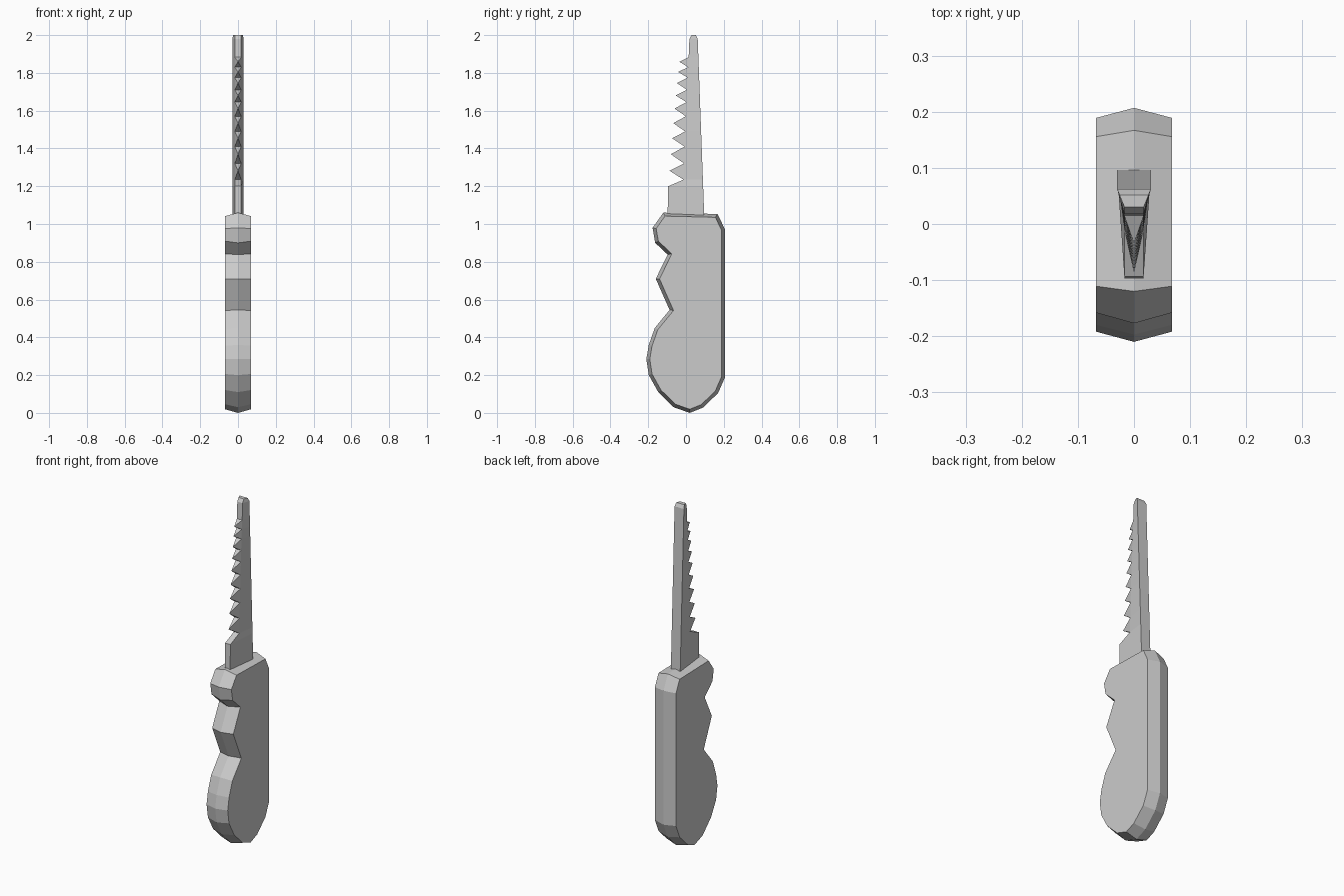
import bpy, bmesh
from mathutils import Vector

if "Cube" in bpy.data.objects:
    bpy.data.objects.remove(bpy.data.objects["Cube"])


def finish(bm, name):
    bmesh.ops.recalc_face_normals(bm, faces=bm.faces)
    mesh = bpy.data.meshes.new(name)
    bm.to_mesh(mesh)
    bm.free()
    obj = bpy.data.objects.new(name, mesh)
    bpy.context.collection.objects.link(obj)
    return obj


def inset(points, d):
    # Mitred inward offset of a counter-clockwise outline
    result = []
    for i, p in enumerate(points):
        a = (p - points[i - 1]).normalized()
        b = (points[(i + 1) % len(points)] - p).normalized()
        na, nb = Vector((-a.y, a.x)), Vector((-b.y, b.x))
        result.append(p + (na + nb) * d / (1 + na.dot(nb)))
    return result


# Handle: finger-grip outline in (y, z), widest along the middle ridge
outline = [Vector(p) for p in (
    (0.02, 0.0), (0.09, 0.028), (0.17, 0.105), (0.207, 0.19), (0.207, 0.97),
    (0.167, 1.053), (-0.12, 1.06), (-0.177, 0.98), (-0.163, 0.90),
    (-0.097, 0.838), (-0.16, 0.71), (-0.087, 0.545), (-0.165, 0.45),
    (-0.197, 0.36), (-0.21, 0.285), (-0.197, 0.20), (-0.147, 0.11), (-0.065, 0.03))]
side = inset(outline, 0.018)
bm = bmesh.new()
rings = [[bm.verts.new((x, p.x, p.y)) for p in pts]
         for x, pts in ((-0.068, side), (0, outline), (0.068, side))]
n = len(outline)
for r, s in zip(rings, rings[1:]):
    for i in range(n):
        j = (i + 1) % n
        bm.faces.new((r[i], r[j], s[j], s[i]))
bm.faces.new(rings[0])
bm.faces.new(rings[2])
finish(bm, "handle")

# Blade: stacked wedge sections (z, front y, back y, back half thickness)
def back(z):
    return 0.097 - 0.035 * (z - 1.03) / 0.95


roots = [1.235, 1.32, 1.41, 1.49, 1.57, 1.645, 1.71, 1.775, 1.83, 1.883]
rows = [(1.03, -0.098, back(1.03), 0.03), (1.20, -0.094, back(1.20), 0.03)]
rows += [(z, -0.013 + 0.027 * i / 9, back(z), 0.03) for i, z in enumerate(roots)]
rows += [(1.98, 0.018, 0.062, 0.03), (2.0, 0.03, 0.052, 0.026)]
bm = bmesh.new()
sections = [[bm.verts.new(co) for co in (
    (-0.017, f, z), (0.017, f, z), (t, b, z), (-t, b, z))] for z, f, b, t in rows]
for k, (r, s) in enumerate(zip(sections, sections[1:])):
    for i in range(1, 4):
        j = (i + 1) % 4
        bm.faces.new((r[i], r[j], s[j], s[i]))
    front = (r[0], r[1], s[1], s[0])
    if 2 <= k <= 10:
        # Pointed tooth
        u = (k - 2) / 8
        z = rows[k][0] * 0.45 + rows[k + 1][0] * 0.55
        tip = bm.verts.new((0, -0.087 + 0.052 * u, z))
        for i in range(4):
            bm.faces.new((front[i], front[(i + 1) % 4], tip))
    else:
        bm.faces.new(front)
bm.faces.new(sections[0])
bm.faces.new(sections[-1])
finish(bm, "saw_blade")
